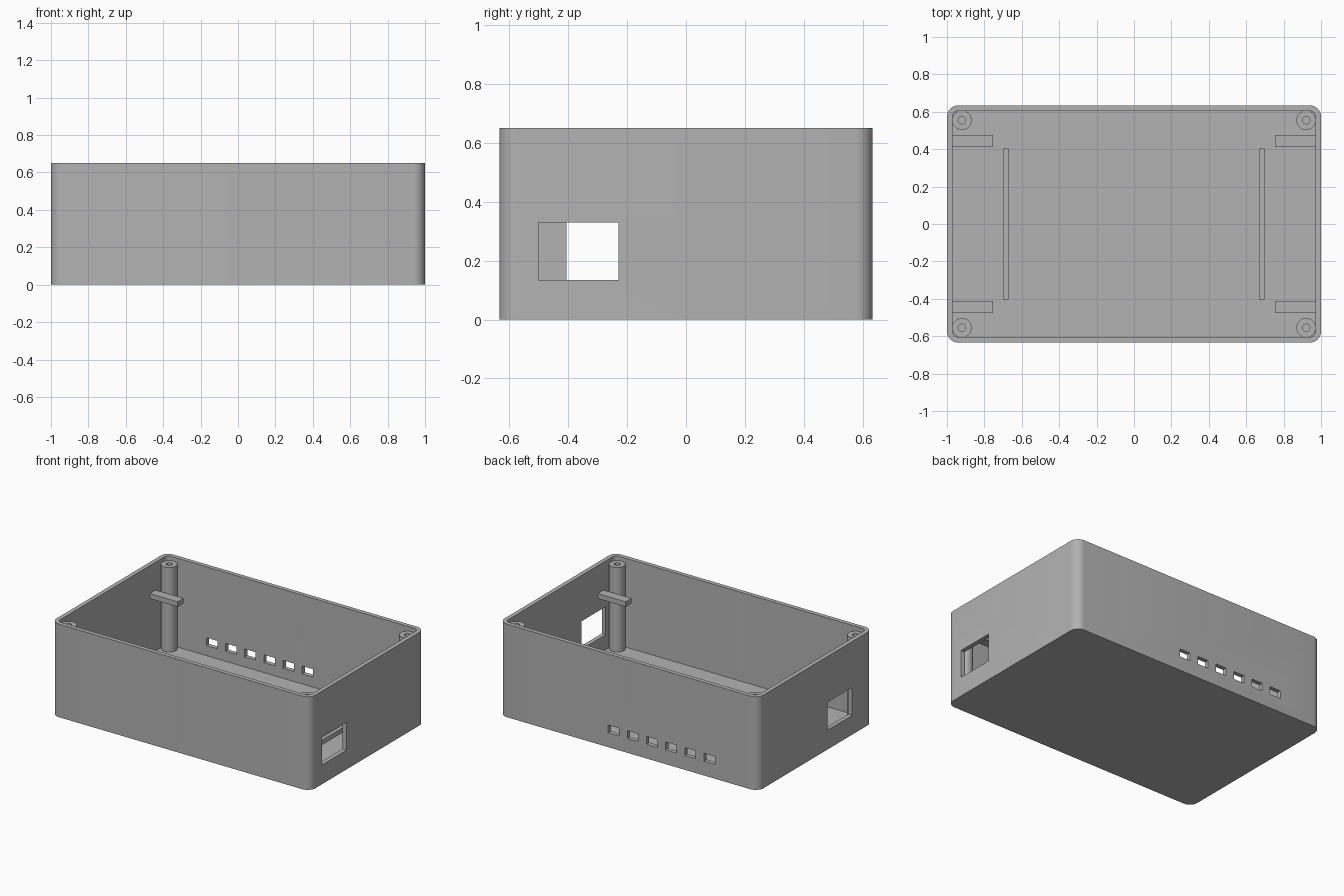
import bpy
import bmesh
import math

cube = bpy.data.objects.get("Cube")
if cube:
    bpy.data.objects.remove(cube, do_unlink=True)

W, D, H = 1.0, 0.634, 0.65     # half width, half depth, height
WALL, FLOOR = 0.03, 0.03

grey = bpy.data.materials.new("plain grey")
grey.use_nodes = True
colour = (0.45, 0.45, 0.45, 1)
grey.diffuse_color = colour
grey.node_tree.nodes["Principled BSDF"].inputs["Base Color"].default_value = colour


def finish(name, bm):
    bmesh.ops.recalc_face_normals(bm, faces=bm.faces)
    mesh = bpy.data.meshes.new(name)
    bm.to_mesh(mesh)
    bm.free()
    mesh.materials.append(grey)
    obj = bpy.data.objects.new(name, mesh)
    bpy.context.collection.objects.link(obj)
    return obj


def block(name, x, y, z):
    """Box spanning three (low, high) ranges."""
    bm = bmesh.new()
    bmesh.ops.create_cube(bm, size=1)
    for v in bm.verts:
        for i, (low, high) in enumerate((x, y, z)):
            v.co[i] = low if v.co[i] < 0 else high
    return finish(name, bm)


def loop(bm, hx, hy, r, z, steps=8):
    """Ring of vertices around a rounded rectangle."""
    ring = []
    for q, (sx, sy) in enumerate(((1, 1), (-1, 1), (-1, -1), (1, -1))):
        for i in range(steps + 1):
            a = math.pi / 2 * (q + i / steps)
            ring.append(bm.verts.new((sx * (hx - r) + r * math.cos(a),
                                      sy * (hy - r) + r * math.sin(a), z)))
    return ring


def bridge(bm, a, b):
    n = len(a)
    for i in range(n):
        bm.faces.new((a[i], a[(i + 1) % n], b[(i + 1) % n], b[i]))


def smooth(obj):
    bpy.ops.object.select_all(action="DESELECT")
    obj.select_set(True)
    bpy.context.view_layer.objects.active = obj
    bpy.ops.object.shade_smooth_by_angle(angle=math.radians(30))


# Open tray with rounded upright corners
bm = bmesh.new()
rings = [loop(bm, W, D, 0.06, 0), loop(bm, W, D, 0.06, H),
         loop(bm, W - WALL, D - WALL, 0.03, H),
         loop(bm, W - WALL, D - WALL, 0.03, FLOOR)]
for a, b in zip(rings, rings[1:]):
    bridge(bm, a, b)
bm.faces.new(rings[0])
bm.faces.new(rings[-1])
tray = finish("tray", bm)

# Cutters: a port in each end wall and a row of slots in the back wall
cutters = [
    block("left_port_cutter", (W - 0.05, W + 0.05), (-0.5, -0.23), (0.135, 0.33)),
    block("right_port_cutter", (-W - 0.05, 0.05 - W), (-0.405, -0.135), (0.135, 0.33)),
]
for i in range(6):
    x = 0.115 - 0.148 * i
    cutters.append(block("slot_cutter", (x - 0.042, x + 0.042),
                         (D - 0.05, D + 0.05), (0.1, 0.155)))
for cutter in cutters:
    cut = tray.modifiers.new("opening", "BOOLEAN")
    cut.operation = "DIFFERENCE"
    cut.solver = "EXACT"
    cut.object = cutter
    bpy.context.view_layer.objects.active = tray
    bpy.ops.object.modifier_apply(modifier=cut.name)
    bpy.data.objects.remove(cutter, do_unlink=True)
smooth(tray)


def screw_post(name, x, y):
    """Upright tube with a screw hole."""
    bm = bmesh.new()
    rings = []
    for r, z in ((0.052, FLOOR - 0.01), (0.052, 0.62), (0.02, 0.62), (0.02, FLOOR + 0.01)):
        rings.append(bmesh.ops.create_circle(bm, segments=32, radius=r)["verts"])
        for v in rings[-1]:
            v.co = (v.co.x + x, v.co.y + y, z)
    for a, b in zip(rings, rings[1:]):
        bridge(bm, a, b)
    bm.faces.new(rings[0])
    bm.faces.new(rings[-1])
    smooth(finish(name, bm))


# Screw posts and short wall tabs in the corners, low ridges on the floor
for sx, side in ((1, "left"), (-1, "right")):
    for sy, end in ((1, "back"), (-1, "front")):
        screw_post(f"{end}_{side}_post", sx * 0.92, sy * 0.555)
        block(f"{end}_{side}_tab", sorted((sx * 0.755, sx * 0.975)),
              sorted((sy * 0.413, sy * 0.477)), (0.42, 0.455))
    block(f"{side}_floor_ridge", sorted((sx * 0.672, sx * 0.698)),
          (-0.403, 0.403), (FLOOR - 0.01, 0.062))
